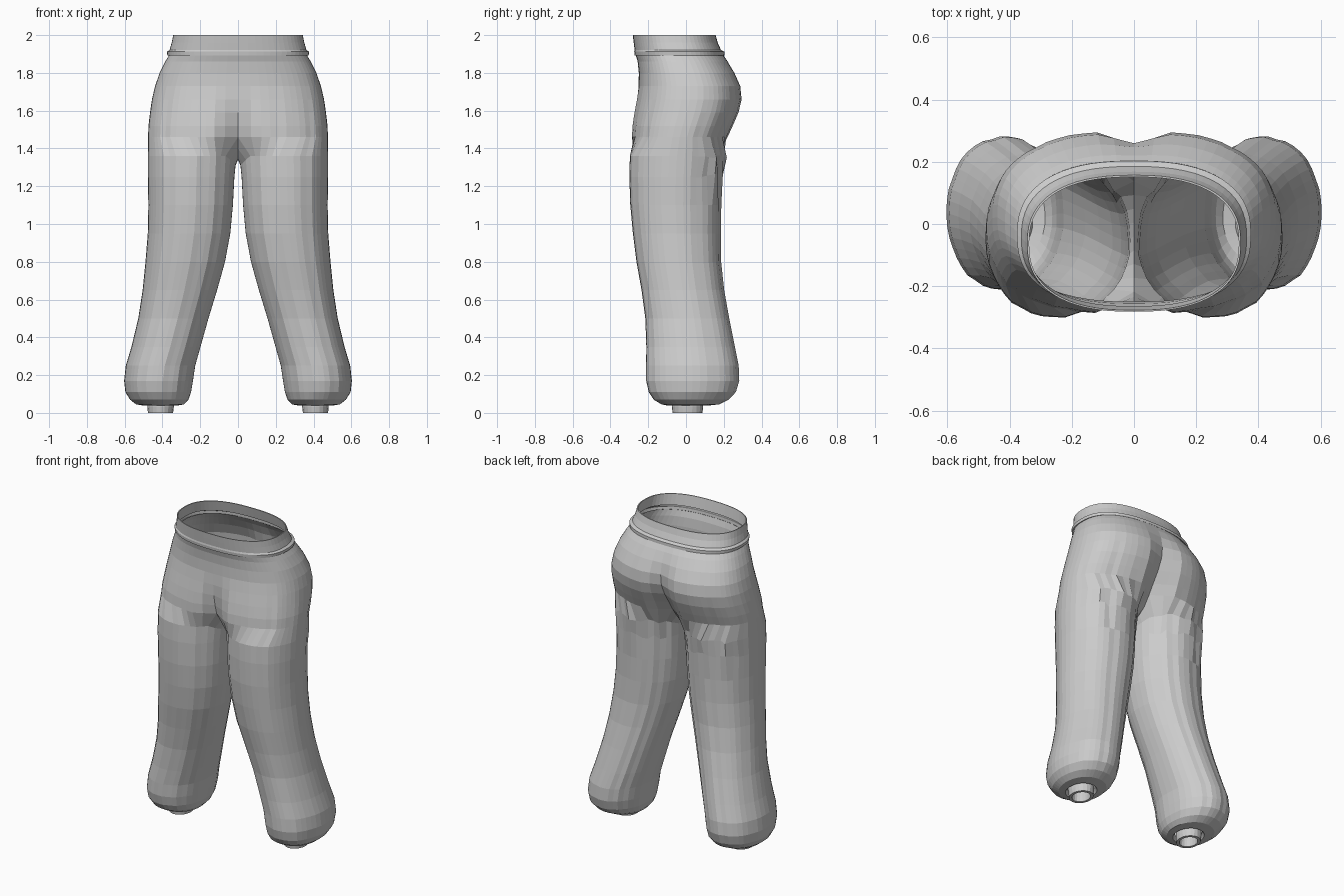
import bpy, bmesh, random
from math import sin, cos, pi, exp, radians

if "Cube" in bpy.data.objects:
    bpy.data.objects.remove(bpy.data.objects["Cube"])

random.seed(4)
N, M = 32, 8                      # outer columns, inner-thigh columns
pleat = [random.uniform(-1, 1) for _ in range(N + M)]


def spow(v, e):
    return abs(v) ** e * (1 if v >= 0 else -1)


def ripple(i, z):
    # vertical folds: fade out at the waist, strongest at the hem
    amp = 0.03 * max(0, min(1, (1.82 - z) / 0.5)) * (1.0 if z > 0.1 else 0.3)
    return 1 - 0.025 * abs(pleat[i]) * (amp / 0.03) + amp * 0.3 * pleat[i]


def half_ring(z, xm, yf, yb, cf=0, cb=0, e=0.82):
    # half body section, from front centre round the hip to back centre
    yc, h, pts = (yf + yb) / 2, (yb - yf) / 2, []
    for i in range(N + 1):
        t = pi * i / N
        k = ripple(i, z)
        x = 0 if i in (0, N) else xm * spow(sin(t), e) * k
        y = yc - h * spow(cos(t), e) * k
        dip = exp(-(x / 0.075) ** 2)
        y += cf * dip if i < N / 2 else -cb * dip
        pts.append((x, y, z))
    return pts


def leg_ring(z, xi, xo, yf, yb, sag=0):
    # closed leg section using the same columns plus the inner thigh
    cx, cy, pts = (xi + xo) / 2, (yf + yb) / 2, []
    for i in range(N + M):
        if i <= N:
            a, dz = radians(-50 + 280 * i / N), 0
        else:
            s = (i - N) / M
            a, dz = radians(230 + 80 * s), sag * sin(pi * s)
        k = ripple(i, z)
        pts.append((cx + (xo - xi) / 2 * spow(sin(a), 0.95) * k,
                    cy - (yb - yf) / 2 * spow(cos(a), 0.95) * k, z - dz))
    return pts


def bridge(bm, a, b, closed):
    n = len(a)
    for i in range(n if closed else n - 1):
        j = (i + 1) % n
        bm.faces.new((a[i], b[i], b[j], a[j]))


def finish(bm, name):
    bmesh.ops.recalc_face_normals(bm, faces=bm.faces)
    me = bpy.data.meshes.new(name)
    bm.to_mesh(me)
    bm.free()
    ob = bpy.data.objects.new(name, me)
    bpy.context.collection.objects.link(ob)
    mir = ob.modifiers.new("Mirror", 'MIRROR')
    mir.use_clip = True
    mir.merge_threshold = 0.0005
    return ob


def add(bm, pts):
    return [bm.verts.new(p) for p in pts]


# Trousers: seat rings, crotch saddle, then leg rings
seat = [(1.9, .362, -.268, .195), (1.86, .385, -.256, .225, 0, .005),
        (1.80, .415, -.250, .262, 0, .015), (1.73, .440, -.252, .295, 0, .035),
        (1.66, .457, -.265, .303, .01, .05), (1.59, .468, -.280, .287, .03, .065),
        (1.52, .477, -.292, .257, .055, .08), (1.46, .480, -.296, .230, .075, .09)]
legs = [(1.36, .010, .480, -.300, .205, .05), (1.25, .016, .480, -.303, .195),
        (1.10, .024, .477, -.298, .188), (.95, .038, .480, -.284, .185),
        (.80, .066, .492, -.265, .187), (.65, .108, .507, -.238, .203),
        (.50, .154, .530, -.218, .230), (.35, .196, .566, -.213, .260),
        (.25, .224, .596, -.214, .280), (.17, .236, .605, -.214, .283),
        (.11, .246, .598, -.200, .265), (.07, .262, .572, -.172, .225),
        (.045, .285, .540, -.130, .175), (.038, .325, .495, -.092, .108),
        (.06, .338, .482, -.077, .092)]
bm = bmesh.new()
prev = None
for r in seat:
    ring = add(bm, half_ring(*r))
    if prev:
        bridge(bm, prev, ring, False)
    prev = ring
back, front = prev[-1].co, prev[0].co
for j in range(1, M):
    s = j / M
    y = back.y + (front.y - back.y) * s
    prev.append(bm.verts.new((0, y, 1.46 - 0.12 * sin(pi * s) ** 0.7)))
for r in legs:
    ring = add(bm, leg_ring(*r))
    bridge(bm, prev, ring, True)
    prev = ring
# bunched cloth under the seat
for v in bm.verts:
    if 1.2 < v.co.z < 1.4 and v.co.y > 0.05 and v.co.x > 0.03:
        v.co.y += random.uniform(-.012, .012)
        v.co.z += random.uniform(-.015, .015)
finish(bm, "trousers")

# Waistband: raised lower lip, outer wall, folded-in rim
bm = bmesh.new()
prev = None
for r in [(1.9, .360, -.266, .193), (1.893, .374, -.272, .204),
          (1.912, .376, -.274, .203), (1.922, .362, -.272, .185),
          (1.96, .351, -.277, .168), (2.0, .343, -.282, .157),
          (2.0, .337, -.277, .151), (1.93, .346, -.264, .168)]:
    ring = add(bm, half_ring(*r))
    if prev:
        bridge(bm, prev, ring, False)
    prev = ring
finish(bm, "waistband")

# Ankle cuffs: short tubes with an inner wall
bm = bmesh.new()
prev = None
for z, k in [(.07, 1), (.03, 1.0), (0, .95), (0, .72), (.035, .68), (.07, .72)]:
    ring = add(bm, [(.41 + .07 * k * cos(2 * pi * i / 20),
                     .008 + .083 * k * sin(2 * pi * i / 20), z) for i in range(20)])
    if prev:
        bridge(bm, prev, ring, True)
    prev = ring
finish(bm, "ankle_cuffs")
